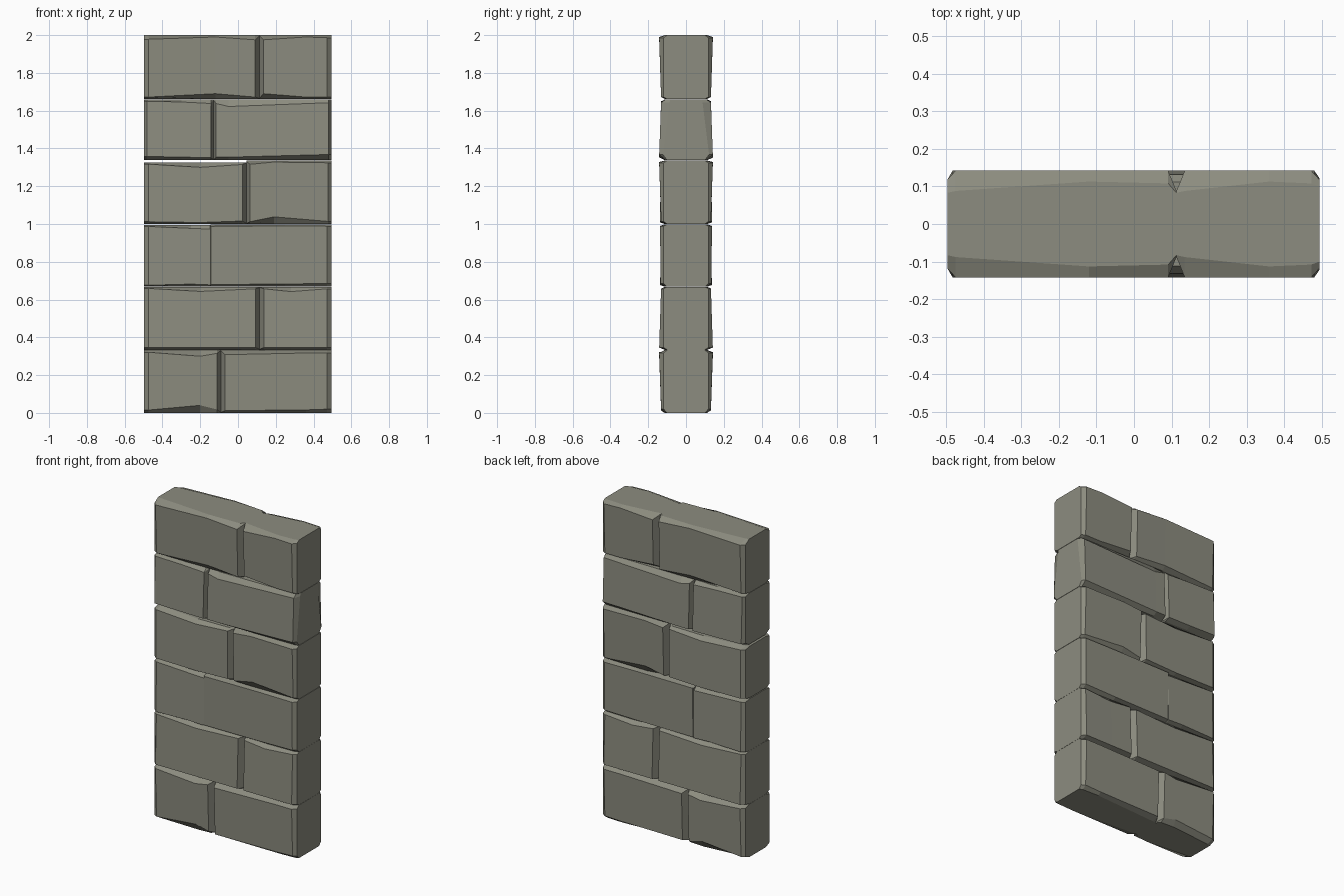
import bpy, bmesh

if "Cube" in bpy.data.objects:
    bpy.data.objects.remove(bpy.data.objects["Cube"])

# Dark olive stone
mat = bpy.data.materials.new("stone")
mat.diffuse_color = (0.265, 0.265, 0.215, 1.0)
mat.use_nodes = True
mat.node_tree.nodes["Principled BSDF"].inputs["Base Color"].default_value = mat.diffuse_color


def stone(name, x0, x1, z0, z1, mid, top, bottom, face, ends, cut=0.022):
    """Chamfered block lofted along x.
    top / bottom: chamfer heights at left, middle, right of the face
    face: half depth at bottom and top
    ends: (bottom, top) half depth of each end face; cut: end chamfer length"""
    def section(x, half_in, half, dt, db):
        lo, hi = half
        right = [(min(half_in, lo - 0.005), z0), (lo, z0 + db),
                 (hi, z1 - dt), (min(half_in, hi - 0.005), z1)]
        left = [(-y, z) for y, z in reversed(right)]
        return [(x, y, z) for y, z in right + left]

    cuts = [0.003 if e is TIGHT else cut for e in ends]
    # joint ends run almost to the full height of the stone
    dt = [0.003 if e is IN else t for e, t in zip(ends, (top[0], top[2]))]
    db = [0.003 if e is IN else b for e, b in zip(ends, (bottom[0], bottom[2]))]
    rings = [
        section(x0, 0.083, ends[0], dt[0], db[0]),
        section(x0 + cuts[0], 0.088, face, top[0], bottom[0]),
        section(mid, 0.113, face, top[1], bottom[1]),
        section(x1 - cuts[1], 0.108, face, top[2], bottom[2]),
        section(x1, 0.100, ends[1], dt[1], db[1]),
    ]
    bm = bmesh.new()
    loops = [[bm.verts.new(p) for p in r] for r in rings]
    for a, b in zip(loops, loops[1:]):
        for i in range(8):
            j = (i + 1) % 8
            bm.faces.new((a[i], a[j], b[j], b[i]))
    bm.faces.new(loops[0])
    bm.faces.new(loops[-1][::-1])
    bmesh.ops.recalc_face_normals(bm, faces=bm.faces[:])
    me = bpy.data.meshes.new(name)
    bm.to_mesh(me)
    bm.free()
    me.materials.append(mat)
    bpy.context.collection.objects.link(bpy.data.objects.new(name, me))


L, R = -0.497, 0.494        # outer ends
OUT, IN, TIGHT = (0.118, 0.118), (0.088, 0.088), (0.133, 0.131)
SLANT = (0.122, 0.088)      # end face narrowing upwards
thin = (0.012, 0.012, 0.012)
wide, narrow = 0.142, 0.132
up, down, even = (narrow, wide), (wide, narrow), (0.137, 0.135)

# Bottom course
stone("course1_left", L, -0.09, 0.0, 0.333, -0.20, (0.012, 0.033, 0.018), (0.015, 0.04, 0.018), up, (OUT, IN))
stone("course1_right", -0.09, R, 0.0, 0.333, 0.36, (0.025, 0.016, 0.016), (0.012, 0.016, 0.02), up, (IN, OUT))
# Second course
stone("course2_left", L, 0.115, 0.334, 0.667, -0.20, (0.008, 0.024, 0.01), thin, down, (OUT, IN))
stone("course2_right", 0.115, R, 0.334, 0.667, 0.28, (0.01, 0.025, 0.01), thin, down, (IN, OUT))
# Third course, tight joint
stone("course3_left", L, -0.145, 0.668, 0.995, -0.25, (0.008, 0.018, 0.022), (0.008, 0.014, 0.01), (0.137, 0.131), (OUT, TIGHT))
stone("course3_right", -0.145, R, 0.668, 0.998, 0.25, (0.01, 0.008, 0.01), (0.012, 0.014, 0.018), (0.135, 0.137), (TIGHT, OUT))
# Fourth course, left stone a little low
stone("course4_left", L, 0.045, 1.0, 1.325, -0.20, (0.008, 0.025, 0.01), (0.012, 0.008, 0.016), even, (OUT, IN))
stone("course4_right", 0.045, R, 1.0, 1.336, 0.19, (0.02, 0.008, 0.012), (0.012, 0.038, 0.014), up, (IN, OUT), 0.018)
# Fifth course
stone("course5_left", L, -0.13, 1.338, 1.66, -0.30, (0.01, 0.014, 0.022), (0.02, 0.016, 0.014), down, (OUT, IN), 0.014)
stone("course5_right", -0.13, R, 1.338, 1.66, -0.05, (0.022, 0.038, 0.018), (0.016, 0.016, 0.03), down, (IN, SLANT), 0.014)
# Top course
stone("course6_left", L, 0.113, 1.662, 2.0, -0.12, (0.022, 0.01, 0.025), (0.01, 0.028, 0.01), up, (OUT, IN))
stone("course6_right", 0.113, R, 1.662, 2.0, 0.36, (0.025, 0.01, 0.014), (0.028, 0.01, 0.01), up, (IN, OUT))
